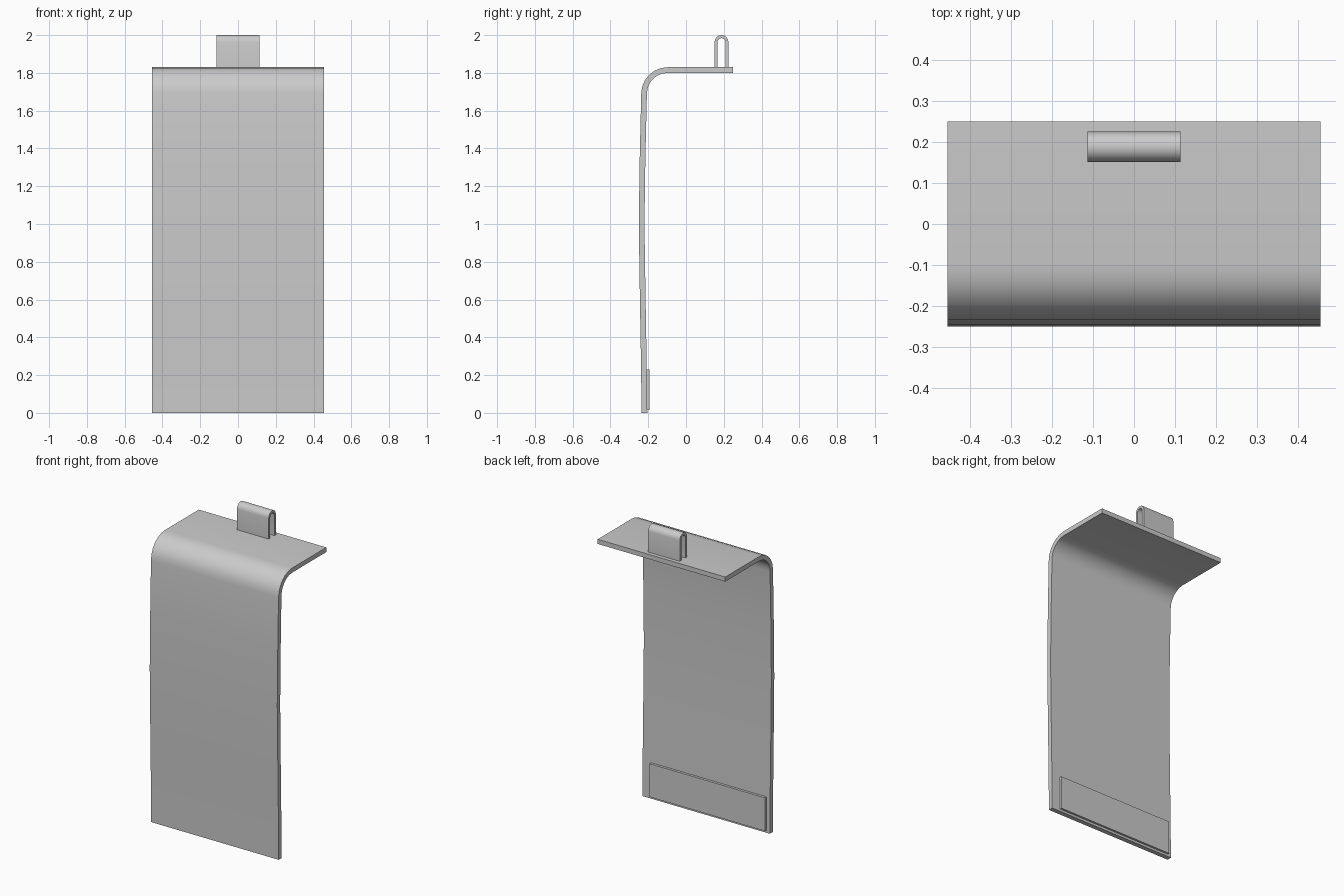
import bpy, bmesh, math

if "Cube" in bpy.data.objects:
    bpy.data.objects.remove(bpy.data.objects["Cube"])


def arc(cy, cz, r, a0, a1, n):
    """Points of a circular arc in the y-z plane."""
    return [(cy + r * math.cos(math.radians(a0 + (a1 - a0) * i / n)),
             cz + r * math.sin(math.radians(a0 + (a1 - a0) * i / n)))
            for i in range(n + 1)]


def strip(name, outer, inner, x0, x1):
    """Solid band between two y-z paths, extruded along x."""
    bm = bmesh.new()
    rings = [[bm.verts.new((x, y, z)) for x, (y, z) in
              ((x0, o), (x1, o), (x1, i), (x0, i))]
             for o, i in zip(outer, inner)]
    for a, b in zip(rings, rings[1:]):
        for k in range(4):
            m = (k + 1) % 4
            bm.faces.new((a[k], a[m], b[m], b[k]))
    bm.faces.new(rings[0])
    bm.faces.new(rings[-1])
    bmesh.ops.recalc_face_normals(bm, faces=bm.faces)
    me = bpy.data.meshes.new(name)
    bm.to_mesh(me)
    bm.free()
    ob = bpy.data.objects.new(name, me)
    bpy.context.collection.objects.link(ob)
    bpy.ops.object.select_all(action='DESELECT')
    ob.select_set(True)
    bpy.context.view_layer.objects.active = ob
    bpy.ops.object.shade_smooth_by_angle(angle=math.radians(35))
    return ob


# Gently bowed front sheet, rolled over into the flat top shelf
front = [(-0.235, 0), (-0.238, 0.25), (-0.244, 0.6), (-0.25, 1.0),
         (-0.245, 1.35)]
outer = front + arc(-0.097, 1.69, 0.14, 180, 90, 6) + [(0.25, 1.83)]
inner = ([(y + 0.03, z) for y, z in front]
         + arc(-0.097, 1.69, 0.11, 180, 90, 6) + [(0.25, 1.80)])
strip("cover_sheet", outer, inner, -0.455, 0.455)

# Upright loop clip standing on the shelf
cy, r, t = 0.188, 0.037, 0.016
clip_out = [(cy + r, 1.825)] + arc(cy, 1.963, r, 0, 180, 8) + [(cy - r, 1.825)]
clip_in = ([(cy + r - t, 1.825)] + arc(cy, 1.963, r - t, 0, 180, 8)
           + [(cy - r + t, 1.825)])
strip("loop_clip", clip_out, clip_in, -0.113, 0.113)

# Low pad on the inside of the sheet near the bottom
strip("bottom_pad", [(-0.215, 0.015), (-0.215, 0.23)],
      [(-0.192, 0.015), (-0.192, 0.23)], -0.43, 0.395)
